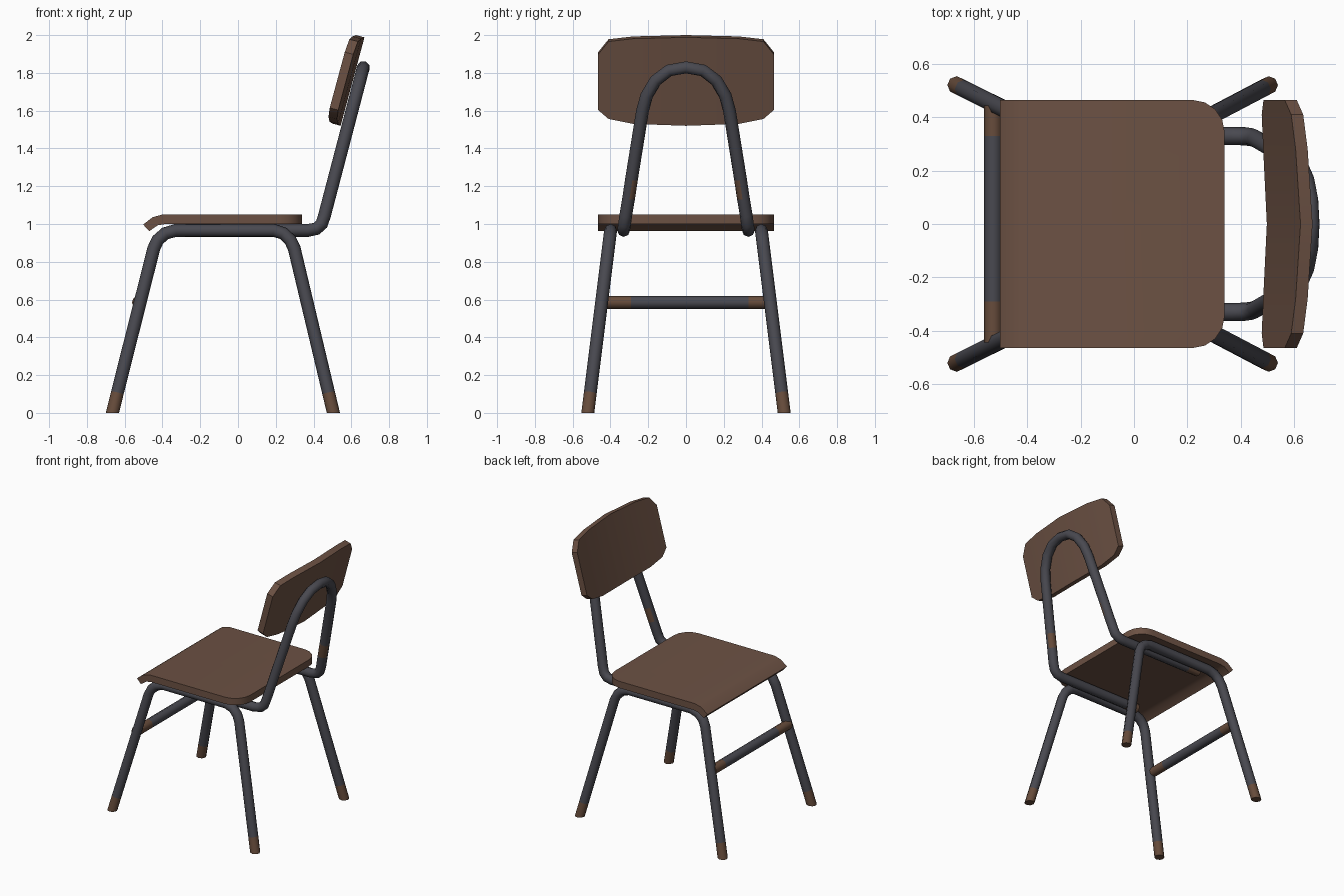
import bpy, bmesh, math
from mathutils import Vector

if "Cube" in bpy.data.objects:
    bpy.data.objects.remove(bpy.data.objects["Cube"])


def material(name, rgb):
    m = bpy.data.materials.new(name)
    m.diffuse_color = (*rgb, 1)
    m.use_nodes = True
    m.node_tree.nodes["Principled BSDF"].inputs["Base Color"].default_value = m.diffuse_color
    return m


WOOD = material("brown wood", (0.150, 0.083, 0.057))
METAL = material("dark metal", (0.066, 0.066, 0.080))
RUST = material("brown rust", (0.135, 0.072, 0.044))


def finish(bm, name, mats, rule=None, angle=35):
    bmesh.ops.recalc_face_normals(bm, faces=bm.faces)
    bm.normal_update()
    if rule:
        for f in bm.faces:
            f.material_index = int(rule(f.calc_center_median(), f.normal))
    me = bpy.data.meshes.new(name)
    bm.to_mesh(me)
    bm.free()
    for m in mats:
        me.materials.append(m)
    ob = bpy.data.objects.new(name, me)
    bpy.context.collection.objects.link(ob)
    bpy.ops.object.select_all(action='DESELECT')
    ob.select_set(True)
    bpy.context.view_layer.objects.active = ob
    bpy.ops.object.shade_smooth_by_angle(angle=math.radians(angle))
    return ob


def tube(name, path, rule, r=0.034, sides=8):
    """Sweep a round section along a path; ends on the floor are cut level."""
    pts = [Vector(p) for p in path]
    bm = bmesh.new()
    rings, side, prev = [], None, None
    for i, p in enumerate(pts):
        t = (pts[min(i + 1, len(pts) - 1)] - pts[max(i - 1, 0)]).normalized()
        if 0 < i < len(pts) - 1:
            t = ((pts[i + 1] - p).normalized() + (p - pts[i - 1]).normalized()).normalized()
        if side is None:
            ref = Vector((0, 1, 0)) if abs(t.y) < 0.9 else Vector((0, 0, 1))
            side = ref - t * ref.dot(t)
        else:
            side = prev.rotation_difference(t) @ side
        side.normalize()
        prev, up = t, t.cross(side)
        ring = []
        for k in range(sides):
            a = 2 * math.pi * k / sides
            v = p + r * (math.cos(a) * side + math.sin(a) * up)
            if p.z == 0:
                v = v - t * (v.z / t.z)
            ring.append(bm.verts.new(v))
        rings.append(ring)
    for a, b in zip(rings, rings[1:]):
        for k in range(sides):
            n = (k + 1) % sides
            bm.faces.new((a[k], a[n], b[n], b[k]))
    bm.faces.new(rings[0])
    bm.faces.new(rings[-1])
    return finish(bm, name, [METAL, RUST], rule, 50)


# leg loops: front leg, rail under the seat and back leg in one bent tube per side
LEG = [(-0.665, 0), (-0.639, 0.105), (-0.446, 0.87), (-0.425, 0.915), (-0.385, 0.95),
       (-0.33, 0.966), (0.19, 0.966), (0.24, 0.95), (0.277, 0.915), (0.298, 0.87),
       (0.480, 0.105), (0.505, 0)]
for s, label in ((-1, "right"), (1, "left")):
    tube("leg_loop_" + label, [(x, s * (0.52 - 0.125 * z), z) for x, z in LEG],
         lambda c, n: c.z < 0.1)

# crossbar between the front legs, rusty at the ends
tube("leg_crossbar", [(-0.528, y, 0.585) for y in (-0.445, -0.29, 0.33, 0.445)],
     lambda c, n: c.y < -0.29 or c.y > 0.33)

# back support: rails under the seat bent up into an arch
half = [(-0.30, 0.33, 0.966), (-0.2, 0.33, 0.966), (0.37, 0.33, 0.966),
        (0.415, 0.329, 0.975), (0.443, 0.325, 1.0), (0.458, 0.319, 1.045)]
half += [(0.458 + 0.262 * (z - 1.045), y, z) for y, z in (
    (0.303, 1.14), (0.288, 1.24), (0.230, 1.6), (0.208, 1.68),
    (0.160, 1.76), (0.090, 1.813))]
arch = half + [(0.664, 0, 1.829)] + [(x, -y, z) for x, y, z in reversed(half)]
tube("back_support", arch,
     lambda c, n: (1.14 < c.z < 1.24 and n.y * c.y < -0.1) or c.x < -0.2)

# seat: side profile with a drooping front lip, rounded back corners
PROFILE = [(0.34, 1.05), (-0.40, 1.05), (-0.452, 1.036), (-0.502, 0.997),
           (-0.470, 0.962), (-0.425, 0.993), (-0.385, 1.0), (0.34, 1.0)]
bm = bmesh.new()
face = bm.faces.new([bm.verts.new((x, -0.465, z)) for x, z in PROFILE])
ext = bmesh.ops.extrude_face_region(bm, geom=[face])
bmesh.ops.translate(bm, vec=(0, 0.93, 0),
                    verts=[v for v in ext["geom"] if isinstance(v, bmesh.types.BMVert)])
corners = [e for e in bm.edges if all(v.co.x > 0.33 for v in e.verts)
           and abs(e.verts[0].co.y - e.verts[1].co.y) < 0.01]
bmesh.ops.bevel(bm, geom=corners, offset=0.12, segments=4, profile=0.5, affect='EDGES')
finish(bm, "seat", [WOOD])

# backrest: leaning plate, gently curved across, with cut corners
COLUMNS = [(0, 1.532, 2.0), (0.28, 1.542, 1.993), (0.41, 1.568, 1.978), (0.465, 1.615, 1.91)]
cols = [(-y, a, b) for y, a, b in reversed(COLUMNS[1:])] + COLUMNS
bm = bmesh.new()
loops = []
for y, low, high in cols:
    bend = 0.035 * (abs(y) / 0.465) ** 1.5
    x0, x1 = (0.495 + 0.27 * (z - 1.52) - bend for z in (low, high))
    loops.append([bm.verts.new(p) for p in (
        (x0, y, low), (x1, y, high),
        (x1 + 0.045, y, high - 0.012), (x0 + 0.045, y, low - 0.012))])
for a, b in zip(loops, loops[1:]):
    for k in range(4):
        n = (k + 1) % 4
        bm.faces.new((a[k], a[n], b[n], b[k]))
bm.faces.new(loops[0])
bm.faces.new(loops[-1])
finish(bm, "backrest", [WOOD])
